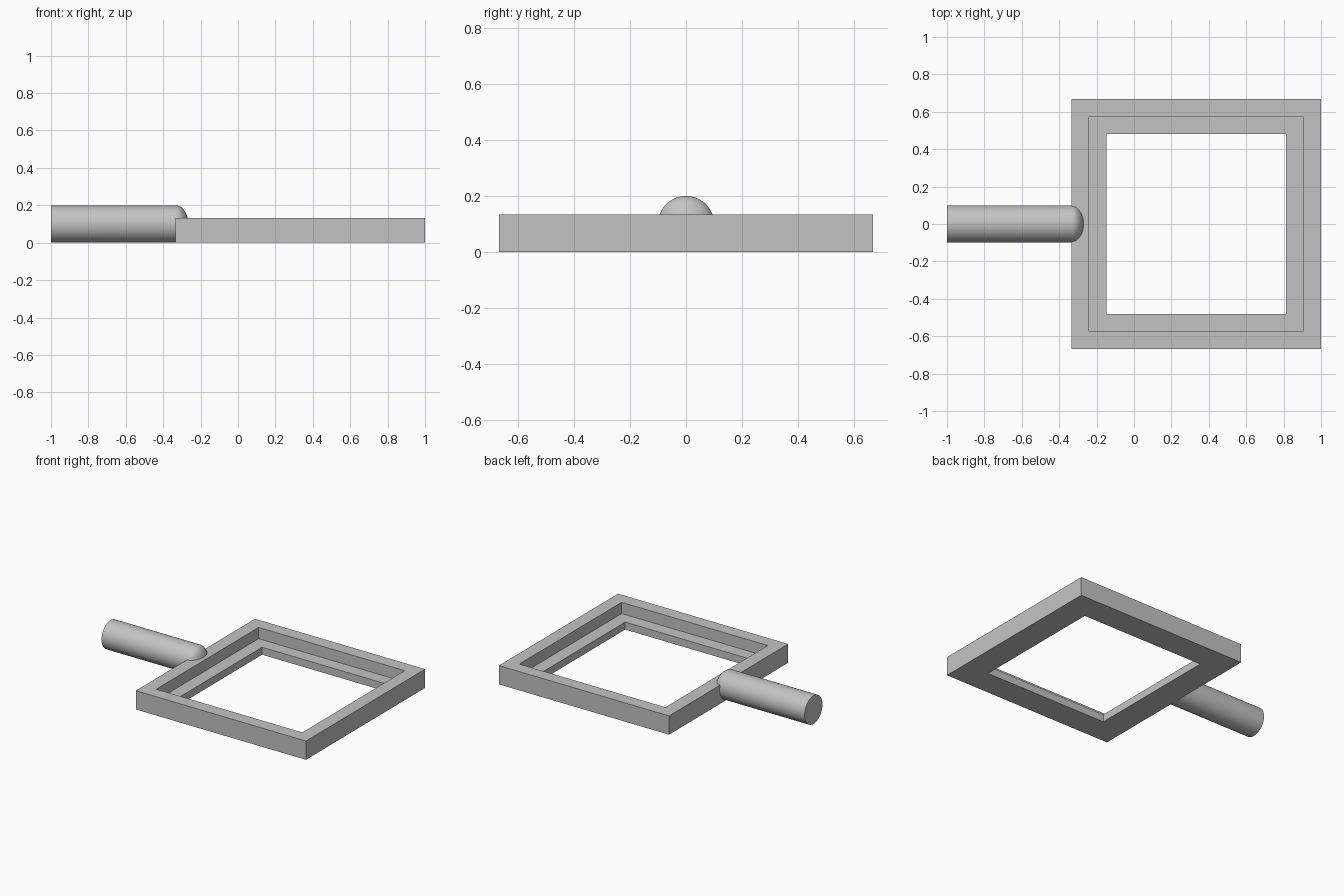
import bpy
import bmesh
import math
from mathutils import Matrix, Vector

cube = bpy.data.objects.get("Cube")
if cube:
    bpy.data.objects.remove(cube, do_unlink=True)

# Single grey material
grey = bpy.data.materials.new("plain grey")
grey.use_nodes = True
colour = (0.55, 0.55, 0.55, 1.0)
grey.diffuse_color = colour
bsdf = next(n for n in grey.node_tree.nodes if n.type == "BSDF_PRINCIPLED")
bsdf.inputs["Base Color"].default_value = colour


def swept_profile(name, profile, sides, matrix, start=0.0, closed=False):
    """Sweep (radius, height) points around an axis with a number of sides."""
    bm = bmesh.new()
    rings = []
    for radius, height in profile:
        ring = []
        for i in range(sides):
            a = start + math.tau * i / sides
            point = Vector((radius * math.cos(a), radius * math.sin(a), height))
            ring.append(bm.verts.new(matrix @ point))
        rings.append(ring)
    pairs = list(zip(rings, rings[1:]))
    if closed:
        pairs.append((rings[-1], rings[0]))
    else:
        bm.faces.new(rings[0])
        bm.faces.new(rings[-1])
    for low, high in pairs:
        for i in range(sides):
            j = (i + 1) % sides
            bm.faces.new((low[i], low[j], high[j], high[i]))
    bmesh.ops.recalc_face_normals(bm, faces=bm.faces)
    mesh = bpy.data.meshes.new(name)
    bm.to_mesh(mesh)
    bm.free()
    mesh.materials.append(grey)
    obj = bpy.data.objects.new(name, mesh)
    bpy.context.collection.objects.link(obj)
    return obj


# Square frame with a stepped ledge around the opening
OUTER, RECESS, OPENING = 0.667, 0.573, 0.48
TOP, LEDGE = 0.133, 0.053
steps = [(OUTER, 0), (OUTER, TOP), (RECESS, TOP),
         (RECESS, LEDGE), (OPENING, LEDGE), (OPENING, 0)]
corners = [(half * math.sqrt(2), z) for half, z in steps]
swept_profile("square_frame", corners, 4, Matrix.Translation((0.333, 0, 0)),
              start=math.pi / 4, closed=True)

# Round handle, flat at the free end and domed where it enters the frame
RADIUS, LENGTH, DOME = 0.1, 0.667, 0.067
outline = [(RADIUS, 0)]
for k in range(16):
    a = math.pi / 2 * k / 16
    outline.append((RADIUS * math.cos(a), LENGTH + DOME * math.sin(a)))
outline.append((0.002, LENGTH + DOME))
along_x = Matrix.Translation((-1, 0, RADIUS)) @ Matrix.Rotation(math.pi / 2, 4, "Y")
handle = swept_profile("round_handle", outline, 64, along_x)

bpy.ops.object.select_all(action="DESELECT")
handle.select_set(True)
bpy.context.view_layer.objects.active = handle
bpy.ops.object.shade_smooth_by_angle(angle=math.radians(35))
